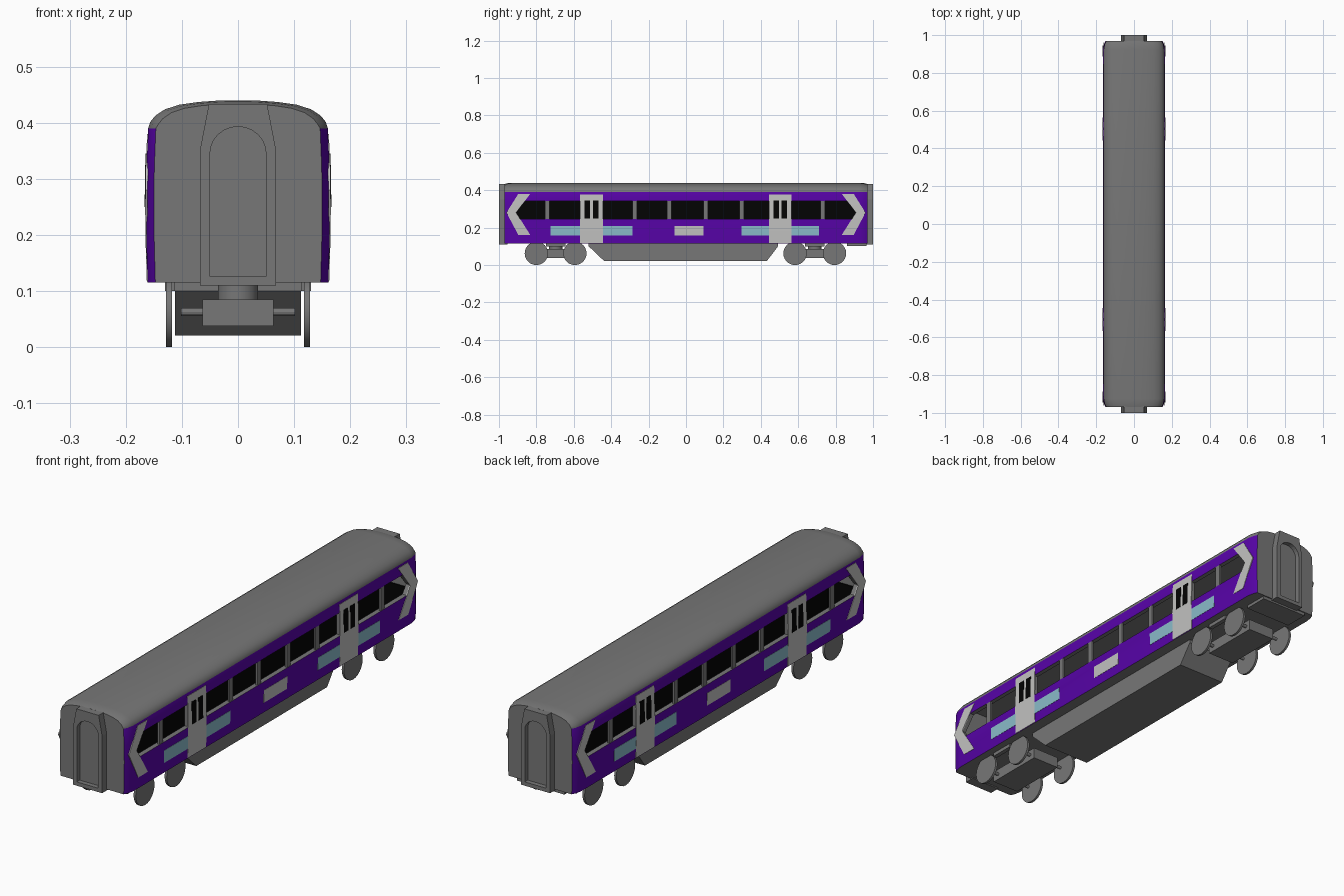
import bpy, bmesh, math
from mathutils import Vector

if "Cube" in bpy.data.objects:
    bpy.data.objects.remove(bpy.data.objects["Cube"], do_unlink=True)


def material(name, r, g, b):
    m = bpy.data.materials.new(name)
    m.use_nodes = True
    m.diffuse_color = (r, g, b, 1)
    bsdf = next(n for n in m.node_tree.nodes if n.type == 'BSDF_PRINCIPLED')
    bsdf.inputs["Base Color"].default_value = (r, g, b, 1)
    bsdf.inputs["Roughness"].default_value = 0.8
    return m


GREY = material("mid grey", 0.185, 0.185, 0.185)
PURPLE = material("purple", 0.095, 0.001, 0.39)
BLACK = material("window black", 0.001, 0.001, 0.001)
LIGHT = material("light grey", 0.54, 0.54, 0.53)
BLUE = material("pale blue", 0.255, 0.5, 0.59)


def finish(bm, name, *mats):
    bmesh.ops.recalc_face_normals(bm, faces=bm.faces)
    me = bpy.data.meshes.new(name)
    bm.to_mesh(me)
    bm.free()
    for m in mats:
        me.materials.append(m)
    ob = bpy.data.objects.new(name, me)
    bpy.context.scene.collection.objects.link(ob)
    return ob


def prism(name, pts, axis, a, b, mat):
    """Extrude a 2D outline along x (outline in y, z) or y (outline in x, z)."""
    bm = bmesh.new()
    place = (lambda p, d: (d, p[0], p[1])) if axis == 'x' else (lambda p, d: (p[0], d, p[1]))
    lo, hi = [[bm.verts.new(place(p, d)) for p in pts] for d in (a, b)]
    bm.faces.new(lo)
    bm.faces.new(hi)
    for i in range(len(pts)):
        j = (i + 1) % len(pts)
        bm.faces.new((lo[i], lo[j], hi[j], hi[i]))
    return finish(bm, name, mat)


def rect(a, b, lo, hi):
    return [(a, lo), (b, lo), (b, hi), (a, hi)]


def box(name, x, y, z, mat):
    return prism(name, rect(*x, *z), 'y', *y, mat)


def cylinder(name, radius, centre, length, mat, axis='X', sides=24):
    bm = bmesh.new()
    bmesh.ops.create_cone(bm, cap_ends=True, segments=sides, radius1=radius,
                          radius2=radius, depth=length)
    ob = finish(bm, name, mat)
    ob.location = centre
    if axis == 'X':
        ob.rotation_euler.y = math.pi / 2
    smooth(ob)
    return ob


def smooth(ob):
    bpy.ops.object.select_all(action='DESELECT')
    ob.select_set(True)
    bpy.context.view_layer.objects.active = ob
    bpy.ops.object.shade_smooth_by_angle(angle=math.radians(28))


def cut(ob, cutters):
    for c in cutters:
        mod = ob.modifiers.new("cut", 'BOOLEAN')
        mod.operation, mod.solver, mod.object = 'DIFFERENCE', 'EXACT', c
    deps = bpy.context.evaluated_depsgraph_get()
    deps.update()
    me = bpy.data.meshes.new_from_object(ob.evaluated_get(deps))
    ob.modifiers.clear()
    ob.data = me
    for c in cutters:
        bpy.data.objects.remove(c, do_unlink=True)


# Body shell: one half section lofted along the coach, narrowed at the ends
SIDE = [(0.161, 0.115), (0.163, 0.18), (0.164, 0.25), (0.163, 0.32), (0.16, 0.39)]
ROOF = [(0.156, 0.402), (0.147, 0.413), (0.13, 0.424), (0.105, 0.432),
        (0.07, 0.437), (0.035, 0.4395)]
half = SIDE + ROOF
section = half + [(0, 0.44)] + [(-x, z) for x, z in reversed(half)]
FLOOR = 0.115


def side_x(z):
    for (x0, z0), (x1, z1) in zip(SIDE, SIDE[1:]):
        if z <= z1:
            return x0 + (x1 - x0) * (z - z0) / (z1 - z0)
    return SIDE[-1][0]


bm = bmesh.new()
rings = []
taper = [(0.97, 0.915, 0.98), (0.953, 0.965, 0.993), (0.925, 1, 1)]
for y, sx, sz in [(-y, a, b) for y, a, b in taper] + taper[::-1]:
    rings.append([bm.verts.new((x * sx, y, FLOOR + (z - FLOOR) * (sz if z > 0.395 else 1)))
                  for x, z in section])
for r0, r1 in zip(rings, rings[1:]):
    for i in range(len(section)):
        j = (i + 1) % len(section)
        bm.faces.new((r0[i], r0[j], r1[j], r1[i]))
bm.faces.new(rings[0])
bm.faces.new(rings[-1])
body = finish(bm, "body_shell", GREY, PURPLE)

# Hollow cabin and open windows, pointed towards the coach ends
W0, W1, INNER = 0.246, 0.342, 0.143
DOORS = ((-0.567, -0.444), (0.443, 0.565))
cabin = [(-INNER, 0.122), (INNER, 0.122), (INNER, 0.39), (0.1, 0.42), (-0.1, 0.42), (-INNER, 0.39)]
end_window = [(-0.912, 0.28), (-0.86, W1), (-0.56, W1), (-0.56, W0), (-0.888, W0)]
openings = [end_window, [(-y, z) for y, z in end_window], rect(-0.45, 0.45, W0, W1)]
cut(body, [prism("cabin_cutter", cabin, 'y', -0.945, 0.945, GREY)]
    + [prism("window_cutter", o, 'x', -0.2, 0.2, GREY) for o in openings])
for f in body.data.polygons:
    outer = abs(f.center.x) > 0.145 and abs(f.normal.x) > 0.5
    f.material_index = 1 if outer and f.center.z < 0.39 else 0
smooth(body)

# Black cabin floor, centre partition and lower end linings
box("cabin_floor", (-0.142, 0.142), (-0.944, 0.944), (0.121, 0.126), BLACK)
box("cabin_partition", (-0.003, 0.003), (-0.944, 0.944), (0.124, 0.36), BLACK)
for e in (-1, 1):
    box("cabin_end_lining", (-0.142, 0.142), (e * 0.94, e * 0.946), (0.124, 0.25), BLACK)


# Thin plates that follow the curved side
def plate(name, pts, s, mat, lift=0.001, thick=0.003):
    bm = bmesh.new()
    bm.faces.new([bm.verts.new((0, y, z)) for y, z in pts])
    for _, z in SIDE[1:-1]:
        bmesh.ops.bisect_plane(bm, geom=bm.verts[:] + bm.edges[:] + bm.faces[:],
                               plane_co=(0, 0, z), plane_no=(0, 0, 1))
    for v in bm.verts:
        v.co.x = s * (side_x(v.co.z) + lift - thick)
    ext = bmesh.ops.extrude_face_region(bm, geom=bm.faces[:])
    bmesh.ops.translate(bm, vec=Vector((s * thick, 0, 0)),
                        verts=[g for g in ext["geom"] if isinstance(g, bmesh.types.BMVert)])
    return finish(bm, name, mat)


PILLARS = (-0.742, -0.275, -0.09, 0.105, 0.297, 0.73)
BLUES = ((-0.725, -0.567), (-0.444, -0.285), (0.297, 0.443), (0.565, 0.71))
for s, tag in ((1, "left"), (-1, "right")):
    for y in PILLARS:
        box(f"{tag}_window_pillar", (s * 0.154, s * 0.162), (y - 0.012, y + 0.012), (W0, W1), GREY)
    for a, b in BLUES:
        plate(f"{tag}_blue_panel", rect(a, b, 0.157, 0.21), s, BLUE)
    plate(f"{tag}_centre_panel", rect(-0.062, 0.093, 0.157, 0.21), s, LIGHT)
    # Doors with two narrow panes each
    for a, b in DOORS:
        plate(f"{tag}_door", rect(a, b, 0.117, 0.377), s, LIGHT, 0.0015, 0.005)
        mid = (a + b) / 2
        for c in (mid - 0.022, mid + 0.022):
            plate(f"{tag}_door_pane", rect(c - 0.015, c + 0.015, 0.25, 0.345), s, BLACK, 0.0025, 0.002)
    # Chevrons pointing to the ends
    for e in (-1, 1):
        for z in (0.38, 0.162):
            arm = [(0.96, 0.28), (0.897, z), (0.833, z), (0.908, 0.28)]
            plate(f"{tag}_chevron_arm", [(e * y, h) for y, h in arm], s, LIGHT, 0.0015, 0.004)

# End gangways with an arched recessed door
for e, tag in ((-1, "front"), (1, "back")):
    outline = [(-0.068, 0.11), (0.068, 0.11), (0.068, 0.35), (0.052, 0.433),
               (-0.052, 0.433), (-0.068, 0.35)]
    gangway = prism(f"{tag}_gangway", outline, 'y', e * 0.955, e, GREY)
    arch = [(-0.05, 0.126), (0.05, 0.126)]
    for i in range(13):
        t = math.pi * i / 12
        arch.append((0.05 * math.cos(t), 0.345 + 0.048 * math.sin(t)))
    cut(gangway, [prism("arch_cutter", arch, 'y', e * 0.98, e * 1.1, GREY)])

# Equipment box under the floor, with sloping ends
prism("underfloor_box", [(-0.52, 0.116), (-0.52, 0.1), (-0.437, 0.021), (0.432, 0.021),
                         (0.492, 0.1), (0.492, 0.116)], 'x', -0.112, 0.112, GREY)
box("end_floor_plate", (-0.11, 0.11), (0.86, 0.965), (0.102, 0.116), GREY)

# Bogies
R = 0.0625
for name, axles in (("front", (-0.80, -0.594)), ("back", (0.583, 0.794))):
    mid = sum(axles) / 2
    box(f"{name}_bogie_frame", (-0.063, 0.063), (mid - 0.13, mid + 0.13), (0.038, 0.085), GREY)
    cylinder(f"{name}_bogie_pivot", 0.036, (0, mid, 0.1), 0.034, GREY, 'Z')
    for s in (-1, 1):
        box(f"{name}_bogie_bracket", (s * 0.112, s * 0.13), (mid - 0.052, mid + 0.052),
            (0.1, 0.116), GREY)
    for y in axles:
        cylinder(f"{name}_axle", 0.007, (0, y, R), 0.204, GREY, sides=12)
        for s in (-1, 1):
            cylinder(f"{name}_wheel", R, (s * 0.123, y, R), 0.01, GREY)
